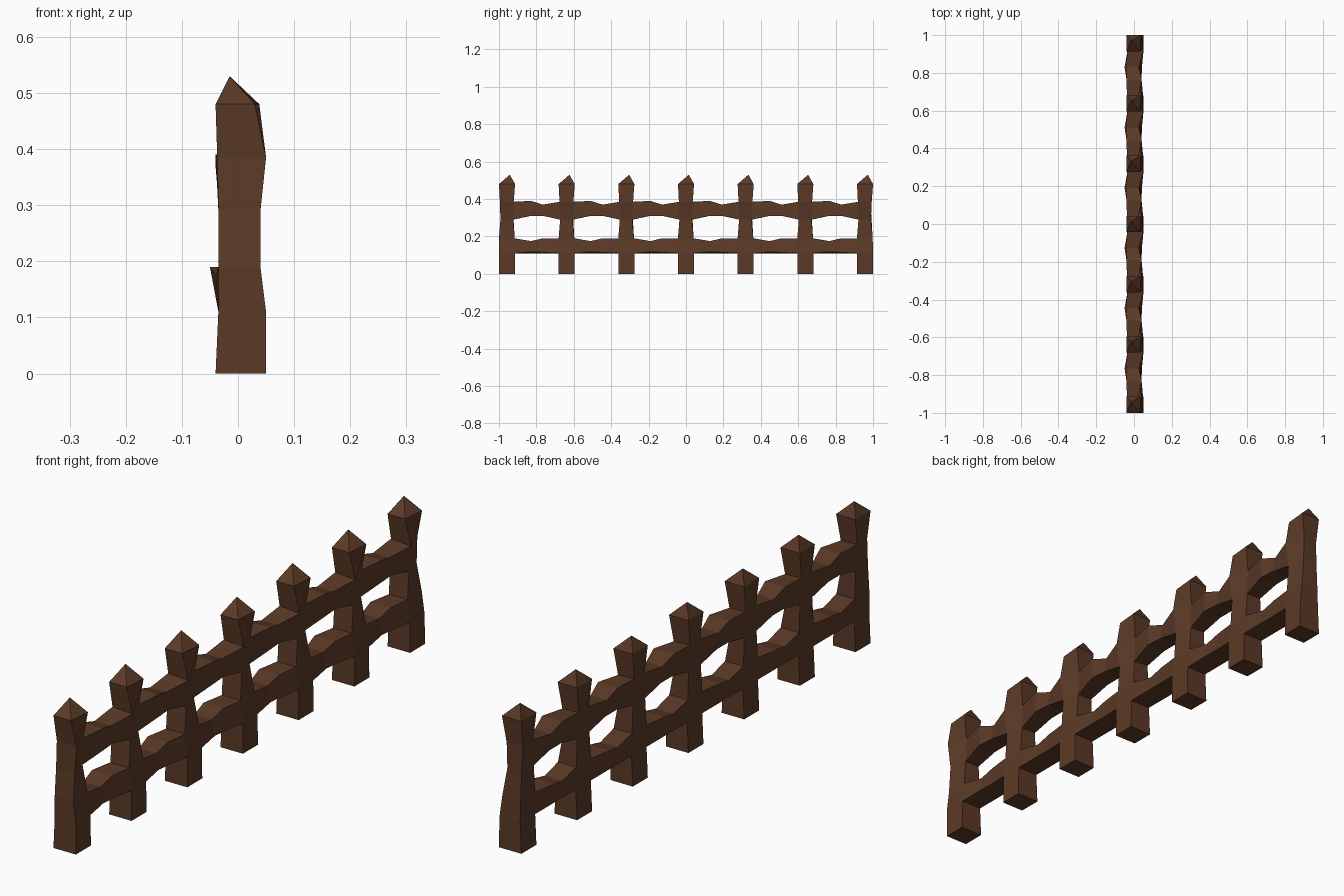
import bpy

cube = bpy.data.objects.get("Cube")
if cube:
    bpy.data.objects.remove(cube)

# Single wood colour
wood = bpy.data.materials.new("dark_brown_wood")
wood.use_nodes = True
colour = (0.105, 0.042, 0.02, 1)
wood.diffuse_color = colour
bsdf = wood.node_tree.nodes["Principled BSDF"]
bsdf.inputs["Base Color"].default_value = colour
bsdf.inputs["Roughness"].default_value = 0.9

POSTS = 7
STEP = 0.319
TIP = (-0.015, 0.015, 0.53)

# Post rings: height, then corners front-right, front-left, back-left, back-right
RINGS = [
    (0.00, (-.04, -.043), (.05, -.043), (.05, .043), (-.04, .043)),
    (0.11, (-.035, -.043), (.05, -.043), (.048, .043), (-.035, .043)),
    (0.19, (-.035, -.043), (.04, -.043), (.038, .041), (-.035, .04)),
    (0.29, (-.035, -.035), (.04, -.035), (.024, .032), (-.035, .035)),
    (0.385, (-.037, -.028), (.05, -.038), (.024, .036), (-.037, .03)),
    (0.48, (-.04, -.043), (.03, -.043), (.038, .043), (-.04, .043)),
]
RINGS = [[(x, y, z) for x, y in corners] for z, *corners in RINGS]

# Rail middles: ring below the rail, then (offset along y, four x/z corners)
RAILS = {
    "lower_rail": (1, [
        (0.128, (-.035, .11), (-.04, .175), (.03, .175), (.04, .118)),
        (0.192, (-.035, .11), (-.05, .19), (.03, .19), (.042, .115))]),
    "upper_rail": (3, [
        (0.128, (-.035, .31), (-.04, .39), (.04, .39), (.04, .31)),
        (0.192, (-.035, .31), (-.04, .37), (.025, .37), (.035, .31))]),
}


def loft(loops, skip=()):
    """Quads joining four-cornered loops, leaving out (loop, side) pairs."""
    verts = [p for loop in loops for p in loop]
    faces = []
    for k in range(len(loops) - 1):
        for i in range(4):
            if (k, i) not in skip:
                a, b = 4 * k + i, 4 * k + (i + 1) % 4
                faces.append((a, b, b + 4, a + 4))
    return verts, faces


def add(name, verts, faces, y):
    mesh = bpy.data.meshes.new(name)
    mesh.from_pydata(verts, [], faces)
    mesh.materials.append(wood)
    obj = bpy.data.objects.new(name, mesh)
    obj.location.y = y
    bpy.context.collection.objects.link(obj)


for n in range(POSTS):
    y = (n - (POSTS - 1) / 2) * STEP

    # Post: open where rails join, closed base, off-centre pointed top
    skip = set()
    for ring, _ in RAILS.values():
        if n > 0:
            skip.add((ring, 0))
        if n < POSTS - 1:
            skip.add((ring, 2))
    verts, faces = loft(RINGS, skip)
    top = len(verts) - 4
    verts.append(TIP)
    faces.append((3, 2, 1, 0))
    faces += [(top + i, top + (i + 1) % 4, top + 4) for i in range(4)]
    add(f"post_{n + 1}", verts, faces, y)

    # Rails running from this post to the next
    if n == POSTS - 1:
        continue
    for name, (ring, middles) in RAILS.items():
        low, high = RINGS[ring], RINGS[ring + 1]
        start = [low[3], high[3], high[2], low[2]]
        end = [(x, yy + STEP, z) for x, yy, z in (low[0], high[0], high[1], low[1])]
        mids = [[(x, off, z) for x, z in pts] for off, *pts in middles]
        add(f"{name}_{n + 1}", *loft([start, *mids, end]), y)
